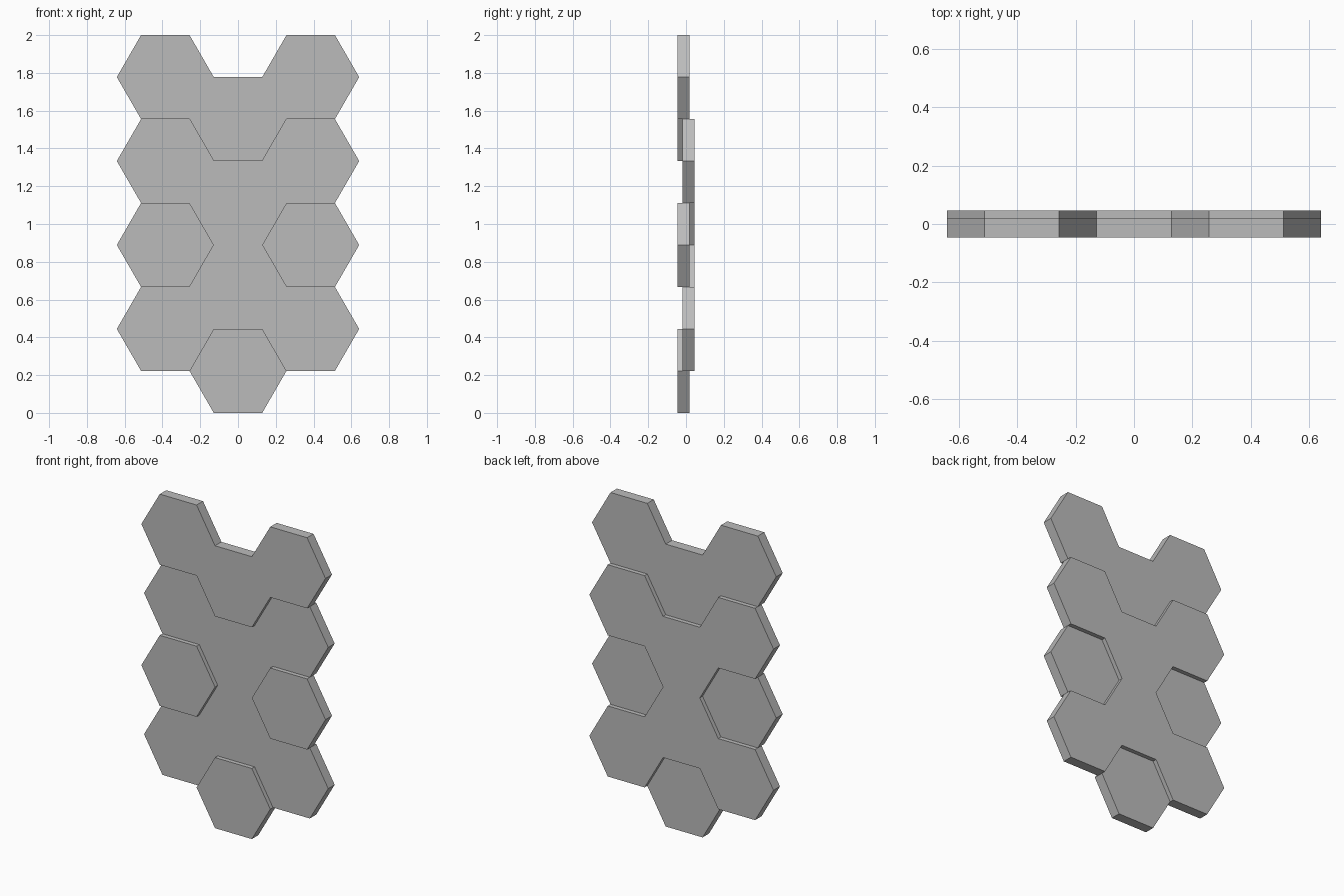
import bpy
import bmesh
from math import cos, sin, pi, sqrt
from mathutils import Vector

cube = bpy.data.objects.get("Cube")
if cube:
    bpy.data.objects.remove(cube, do_unlink=True)

# Hexagon grid: four rows make the full height of nine half-hexagons
HALF = 2 / 9
RADIUS = HALF * 2 / sqrt(3)
COLUMN = RADIUS * 1.5
THICKNESS = 0.064
FRONT_Y = -0.0455
BACK_Y = 0.0455 - THICKNESS

grey = bpy.data.materials.new("plain_grey")
grey.use_nodes = True
color = (0.5, 0.5, 0.5, 1)
grey.diffuse_color = color
grey.node_tree.nodes["Principled BSDF"].inputs["Base Color"].default_value = color


def hex_plate(name, cells, y):
    """Join (column, half-row) hexagons into one outline and give it thickness."""
    bm = bmesh.new()
    for col, row in cells:
        center = Vector((col * COLUMN, y, row * HALF))
        corners = [center + RADIUS * Vector((cos(i * pi / 3), 0, sin(i * pi / 3)))
                   for i in range(6)]
        bm.faces.new([bm.verts.new(c) for c in corners])
    bmesh.ops.remove_doubles(bm, verts=bm.verts[:], dist=0.001)
    if len(cells) > 1:
        bmesh.ops.dissolve_faces(bm, faces=bm.faces[:], use_verts=False)
    ext = bmesh.ops.extrude_face_region(bm, geom=bm.faces[:], use_keep_orig=True)
    moved = [g for g in ext["geom"] if isinstance(g, bmesh.types.BMVert)]
    bmesh.ops.translate(bm, verts=moved, vec=(0, THICKNESS, 0))
    bmesh.ops.recalc_face_normals(bm, faces=bm.faces[:])
    mesh = bpy.data.meshes.new(name)
    bm.to_mesh(mesh)
    bm.free()
    mesh.materials.append(grey)
    obj = bpy.data.objects.new(name, mesh)
    bpy.context.collection.objects.link(obj)


# Forward plates: V-shaped top, two side tiles, bottom tile
hex_plate("top_plate", [(-1, 8), (0, 7), (1, 8)], FRONT_Y)
hex_plate("right_tile", [(-1, 4)], FRONT_Y)
hex_plate("left_tile", [(1, 4)], FRONT_Y)
hex_plate("bottom_tile", [(0, 1)], FRONT_Y)

# Set-back central plate with four arms
hex_plate("center_plate", [(-1, 6), (1, 6), (0, 5), (0, 3), (-1, 2), (1, 2)], BACK_Y)
